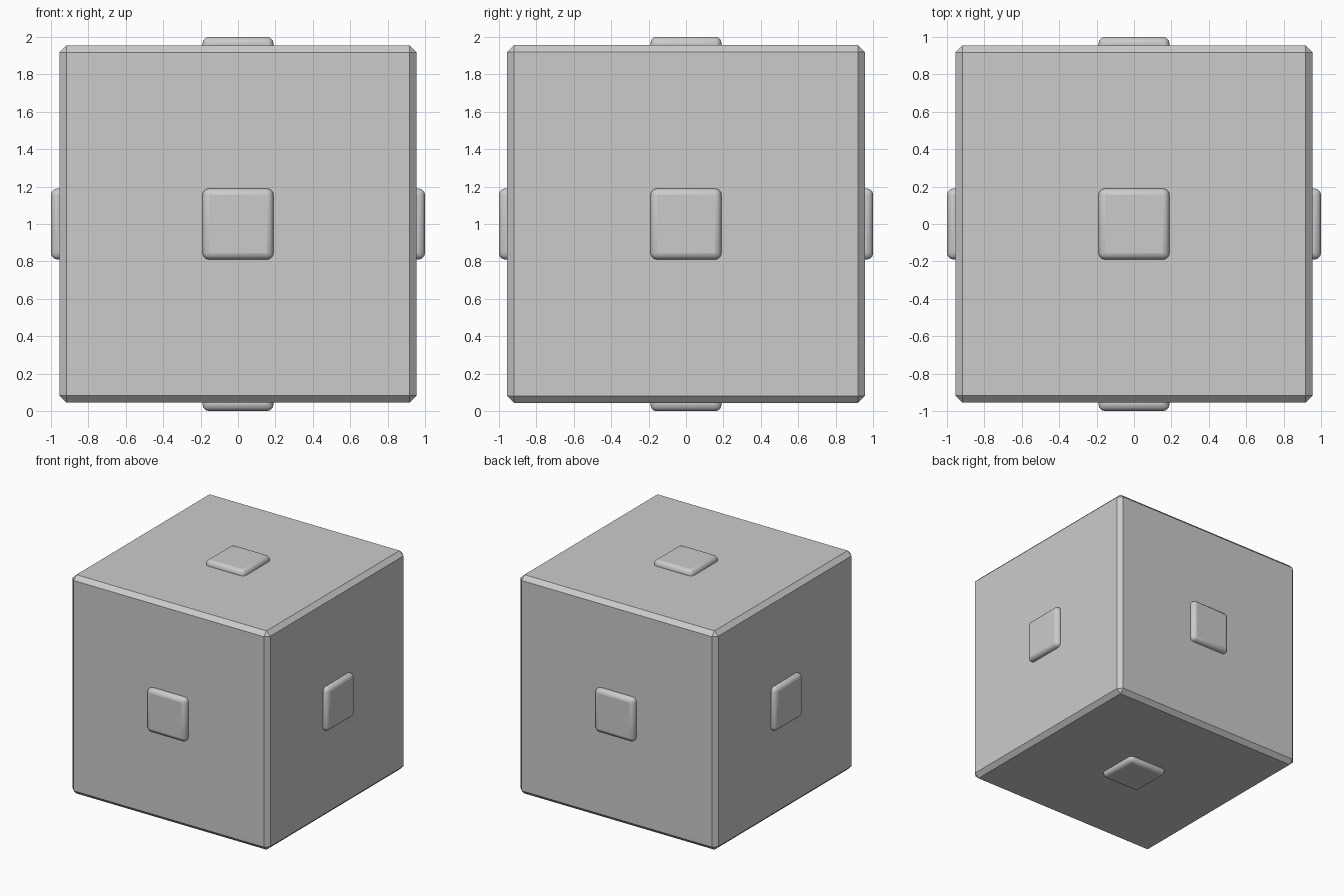
import bpy
from mathutils import Vector

if "Cube" in bpy.data.objects:
    bpy.data.objects.remove(bpy.data.objects["Cube"])

CENTRE = Vector((0, 0, 1))

def bevelled_box(name, centre, size, width, segments):
    bpy.ops.mesh.primitive_cube_add(size=1, location=centre)
    ob = bpy.context.object
    ob.name = name
    ob.scale = size
    bpy.ops.object.transform_apply(location=False, rotation=False, scale=True)
    mod = ob.modifiers.new("bevel", 'BEVEL')
    mod.width = width
    mod.segments = segments
    return ob

# main block with flat chamfered edges
bevelled_box("block", CENTRE, (1.91, 1.91, 1.91), 0.037, 1)

# one raised, softly rounded stud in the middle of every face
faces = {"right": (1, 0, 0), "left": (-1, 0, 0), "back": (0, 1, 0),
         "front": (0, -1, 0), "top": (0, 0, 1), "bottom": (0, 0, -1)}
for side, d in faces.items():
    d = Vector(d)
    size = [0.16 if abs(c) else 0.38 for c in d]
    stud = bevelled_box(side + "_stud", CENTRE + d * 0.92, size, 0.035, 3)
    bpy.ops.object.shade_smooth_by_angle(angle=0.6)
    # keep the bevel ahead of any smoothing
    stud.modifiers.move(stud.modifiers.find("bevel"), 0)
